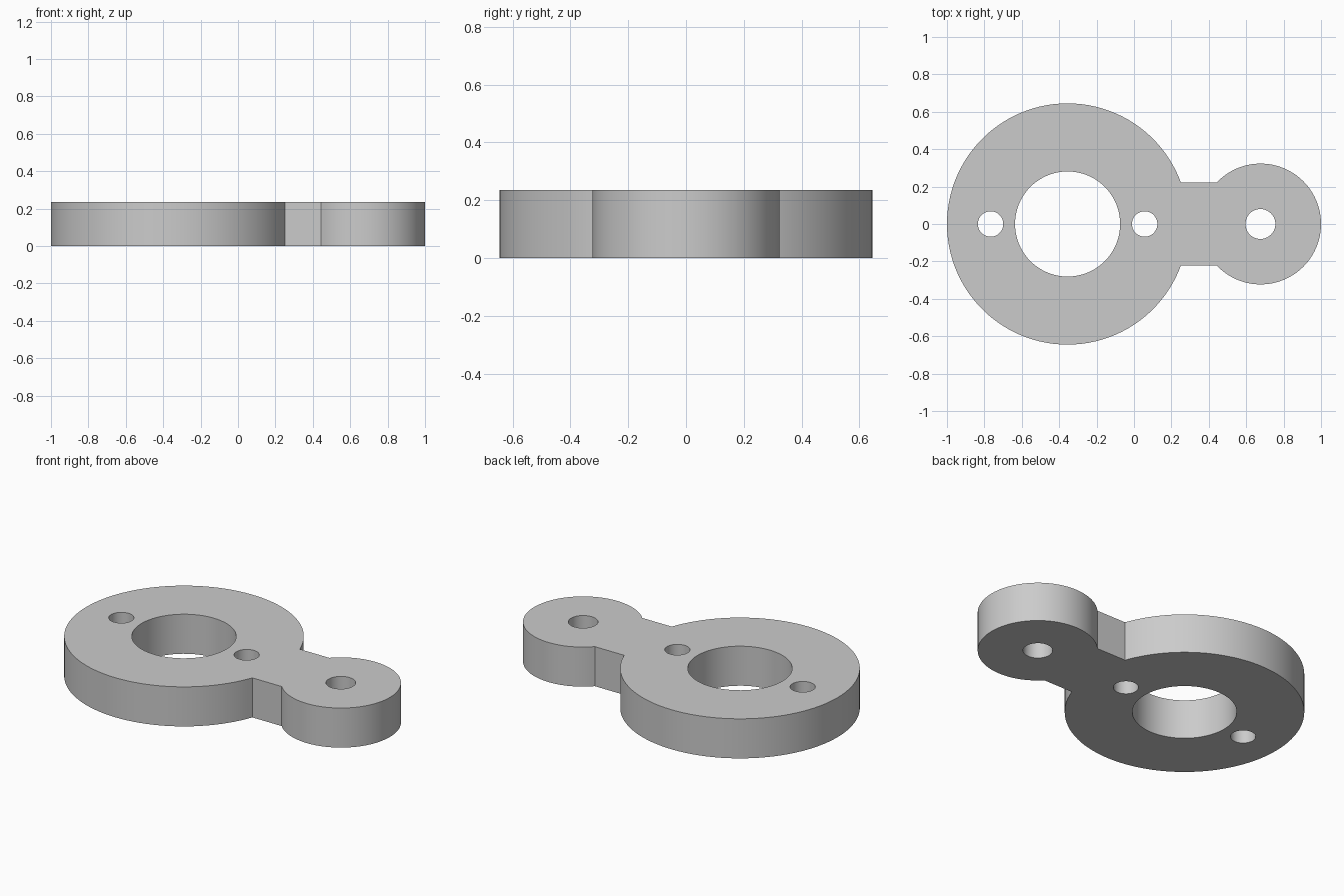
import bpy
import bmesh
from math import asin, cos, sin, pi, tau, radians

cube = bpy.data.objects.get("Cube")
if cube:
    bpy.data.objects.remove(cube, do_unlink=True)

HEIGHT = 0.235
BIG_X, BIG_R = -0.355, 0.645
SMALL_X, SMALL_R = 0.677, 0.323
NECK = 0.223  # half width of the neck


def arc(cx, r, start, end, steps):
    """Points along an arc centred on the x axis, both ends included."""
    angles = [start + (end - start) * i / steps for i in range(steps + 1)]
    return [(cx + r * cos(a), r * sin(a), 0) for a in angles]


def add_loop(bm, points):
    """Closed loop of edges through the points."""
    verts = [bm.verts.new(p) for p in points]
    return [bm.edges.new((v, verts[i - 1])) for i, v in enumerate(verts)]


bm = bmesh.new()

# Outline: large ring and small boss, joined by a straight neck
big_a = asin(NECK / BIG_R)
small_a = pi - asin(NECK / SMALL_R)
edges = add_loop(bm, arc(BIG_X, BIG_R, big_a, tau - big_a, 96)
                 + arc(SMALL_X, SMALL_R, -small_a, small_a, 72))

# Through holes: central bore, two bolt holes, boss hole
for cx, r, n in ((BIG_X, 0.281, 80), (BIG_X - 0.412, 0.068, 40),
                 (BIG_X + 0.412, 0.068, 40), (SMALL_X - 0.001, 0.08, 40)):
    edges += add_loop(bm, arc(cx, r, 0, tau, n)[:-1])

# Fill the outline around the holes and raise it to a solid plate
bmesh.ops.triangle_fill(bm, edges=edges, use_beauty=True, use_dissolve=False)
raised = bmesh.ops.extrude_face_region(bm, geom=bm.faces[:], use_keep_orig=True)
bmesh.ops.translate(bm, vec=(0, 0, HEIGHT),
                    verts=[g for g in raised["geom"] if isinstance(g, bmesh.types.BMVert)])
bmesh.ops.recalc_face_normals(bm, faces=bm.faces[:])

mesh = bpy.data.meshes.new("link_plate")
bm.to_mesh(mesh)
bm.free()
plate = bpy.data.objects.new("link_plate", mesh)
bpy.context.collection.objects.link(plate)

# Plain grey material
colour = (0.6, 0.6, 0.6, 1)
grey = bpy.data.materials.new("light_grey")
grey.use_nodes = True
grey.diffuse_color = colour
grey.node_tree.nodes["Principled BSDF"].inputs["Base Color"].default_value = colour
mesh.materials.append(grey)

# Smooth curved walls, sharp rims and neck corners
bpy.ops.object.select_all(action="DESELECT")
plate.select_set(True)
bpy.context.view_layer.objects.active = plate
bpy.ops.object.shade_smooth_by_angle(angle=radians(25))
